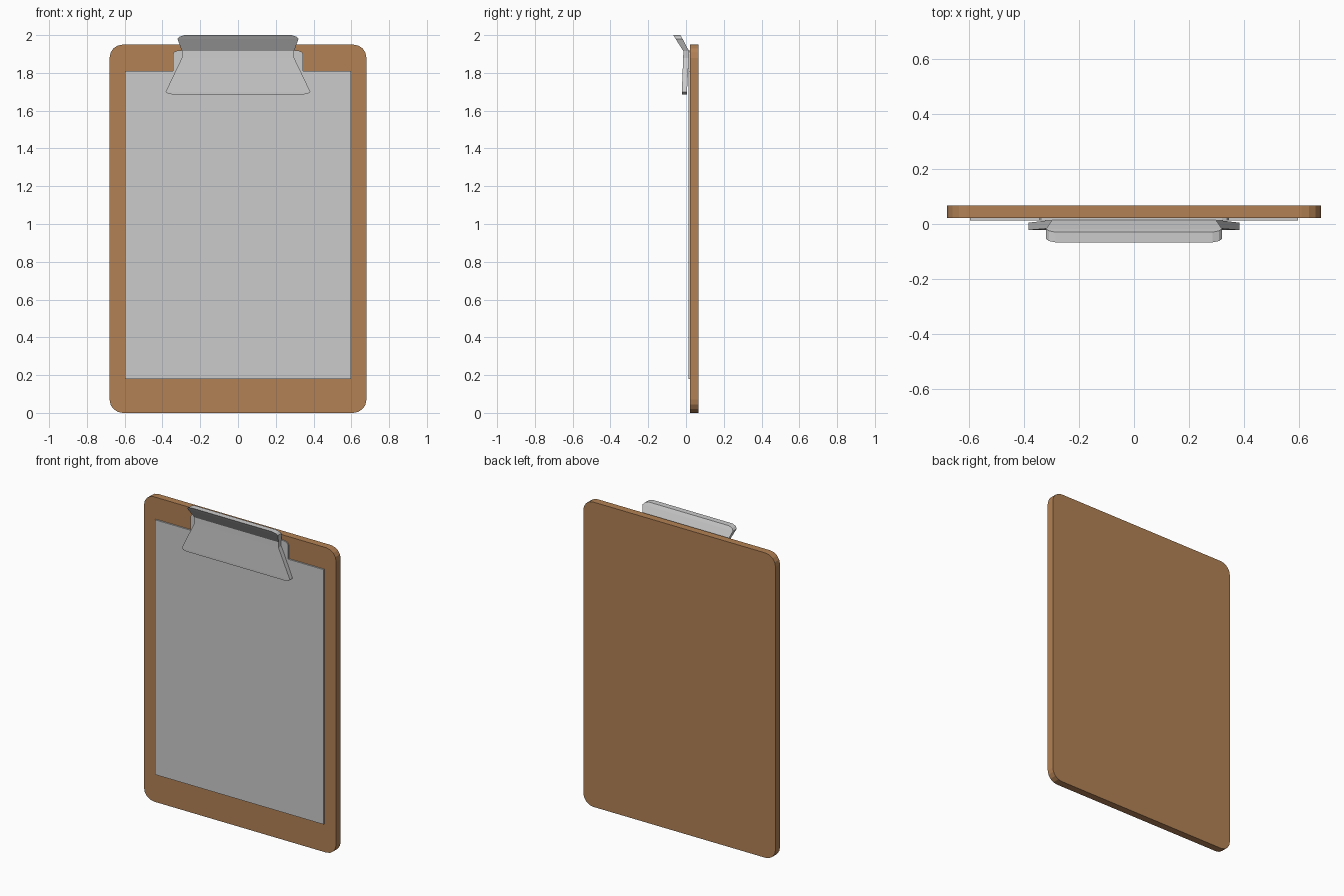
import bpy, bmesh, math

if "Cube" in bpy.data.objects:
    bpy.data.objects.remove(bpy.data.objects["Cube"])


def finish(name, bm, mat=None):
    bmesh.ops.recalc_face_normals(bm, faces=bm.faces)
    me = bpy.data.meshes.new(name)
    bm.to_mesh(me)
    bm.free()
    ob = bpy.data.objects.new(name, me)
    bpy.context.collection.objects.link(ob)
    if mat:
        me.materials.append(mat)
    return ob


def slab(name, outline, y0, y1, mat=None):
    """Extrude an (x, z) outline from y0 to y1."""
    bm = bmesh.new()
    face = bm.faces.new([bm.verts.new((x, y0, z)) for x, z in outline])
    ext = bmesh.ops.extrude_face_region(bm, geom=[face])
    for v in ext["geom"]:
        if isinstance(v, bmesh.types.BMVert):
            v.co.y = y1
    return finish(name, bm, mat)


def rounded_rect(hw, z0, z1, r, seg):
    pts = []
    corners = [(hw - r, z1 - r), (r - hw, z1 - r), (r - hw, z0 + r), (hw - r, z0 + r)]
    for q, (cx, cz) in enumerate(corners):
        for i in range(seg + 1):
            a = math.pi / 2 * (q + i / seg)
            pts.append((cx + r * math.cos(a), cz + r * math.sin(a)))
    return pts


wood = bpy.data.materials.new("wood")
wood.diffuse_color = (0.45, 0.22, 0.09, 1)
wood.use_nodes = True
wood.node_tree.nodes["Principled BSDF"].inputs["Base Color"].default_value = wood.diffuse_color

# Wooden board with rounded corners
slab("board", rounded_rect(0.68, 0, 1.95, 0.07, 4), 0.021, 0.067, wood)

# Sheet of paper
slab("paper", [(-0.597, 0.18), (0.597, 0.18), (0.597, 1.81), (-0.597, 1.81)], 0.012, 0.021)

# Thin plate behind the clip
slab("clip_plate", [(-0.345, 1.81), (0.345, 1.81), (0.345, 1.9), (0.338, 1.911),
                    (0.32, 1.918), (-0.32, 1.918), (-0.338, 1.911), (-0.345, 1.9)],
     0.013, 0.022)

# Bent metal clip: rows of (z, half width, front y, back y)
rows = [
    (1.686, 0.345, -0.022, 0.004),
    (1.690, 0.372, -0.022, 0.004),
    (1.700, 0.383, -0.022, 0.005),
    (1.880, 0.297, -0.015, 0.015),
    (1.915, 0.297, -0.014, 0.016),
    (1.980, 0.320, -0.055, -0.018),
    (1.992, 0.309, -0.062, -0.025),
    (2.000, 0.285, -0.067, -0.030),
]
bm = bmesh.new()
rings = [[bm.verts.new(p) for p in ((-w, f, z), (w, f, z), (w, b, z), (-w, b, z))]
         for z, w, f, b in rows]
for lo, hi in zip(rings, rings[1:]):
    for i in range(4):
        j = (i + 1) % 4
        bm.faces.new((lo[i], lo[j], hi[j], hi[i]))
bm.faces.new(rings[0])
bm.faces.new(rings[-1])
finish("clip", bm)
